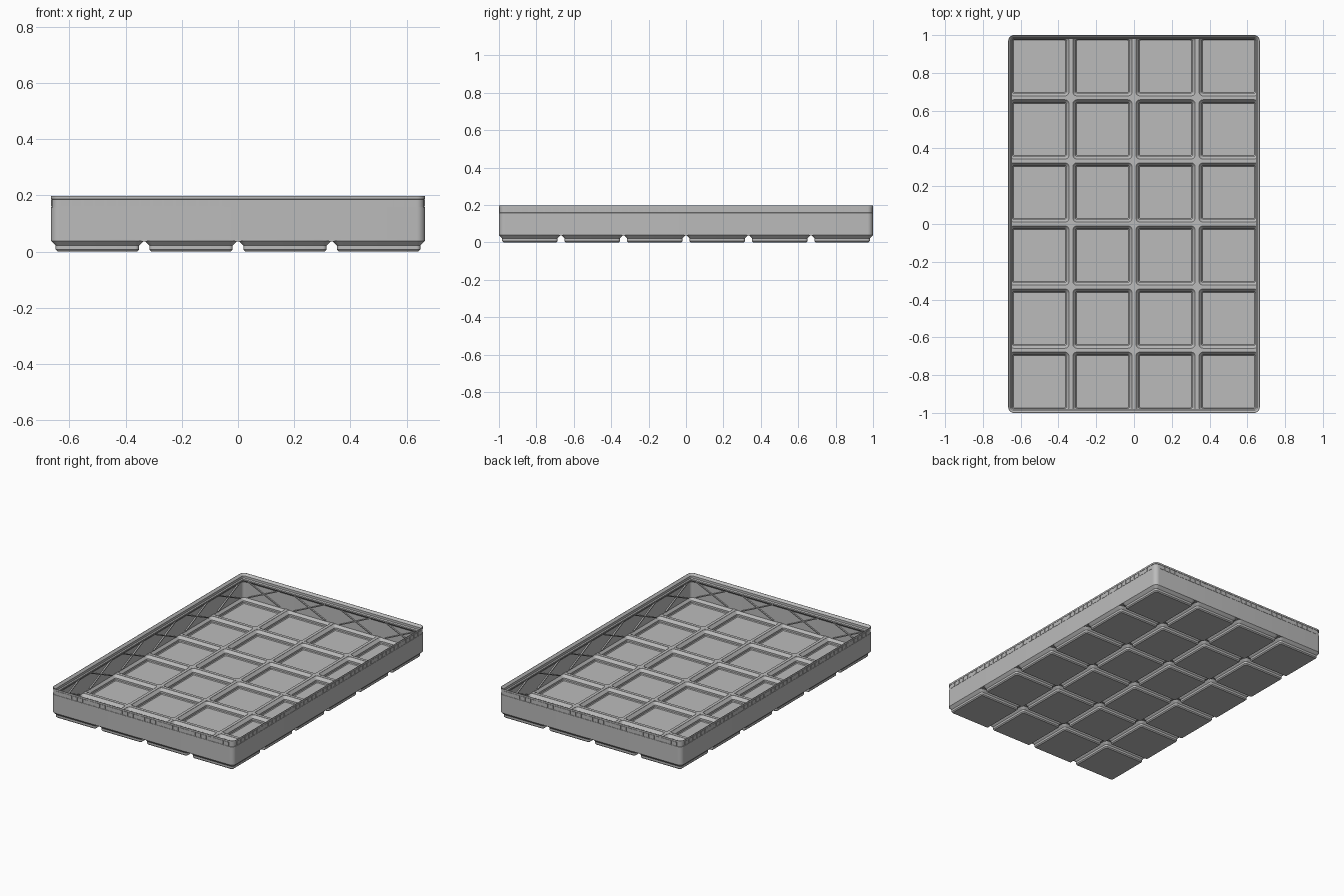
import bpy, bmesh, math
from mathutils import Matrix, Vector

if "Cube" in bpy.data.objects:
    bpy.data.objects.remove(bpy.data.objects["Cube"])

NX, NY, PITCH = 4, 6, 0.334
HX, HY, RADIUS = 0.666, 1.0, 0.03

grey = bpy.data.materials.new("plain grey")
grey.diffuse_color = (0.5, 0.5, 0.5, 1)
grey.use_nodes = True
grey.node_tree.nodes["Principled BSDF"].inputs["Base Color"].default_value = grey.diffuse_color


def rounded_loop(bm, cx, cy, hx, hy, r, z, n=5):
    """One ring of vertices around a rounded rectangle."""
    ring = []
    for q, (sx, sy) in enumerate(((1, 1), (-1, 1), (-1, -1), (1, -1))):
        for i in range(n + 1):
            a = math.pi / 2 * (q + i / n)
            ring.append(bm.verts.new((cx + sx * (hx - r) + r * math.cos(a),
                                      cy + sy * (hy - r) + r * math.sin(a), z)))
    return ring


def bridge(bm, a, b):
    n = len(a)
    for i in range(n):
        j = (i + 1) % n
        bm.faces.new((a[i], a[j], b[j], b[i]))


def box(bm, centre, size, rot=Matrix()):
    m = Matrix.Translation(centre) @ rot @ Matrix.Diagonal((*size, 1))
    bmesh.ops.create_cube(bm, size=1, matrix=m)


def finish(bm, name, smooth=False):
    bmesh.ops.recalc_face_normals(bm, faces=bm.faces)
    mesh = bpy.data.meshes.new(name)
    bm.to_mesh(mesh)
    bm.free()
    mesh.materials.append(grey)
    ob = bpy.data.objects.new(name, mesh)
    bpy.context.collection.objects.link(ob)
    if smooth:
        bpy.ops.object.select_all(action='DESELECT')
        ob.select_set(True)
        bpy.context.view_layer.objects.active = ob
        bpy.ops.object.shade_smooth_by_angle(angle=math.radians(30))
    return ob


xs = [(i - (NX - 1) / 2) * PITCH for i in range(NX)]
ys = [(i - (NY - 1) / 2) * PITCH for i in range(NY)]
grid_x = [(i - NX / 2) * PITCH for i in range(1, NX)]
grid_y = [(i - NY / 2) * PITCH for i in range(1, NY)]

# Hollow stepped feet: outside profile up, over the edge, down into the pocket
foot_profile = [(0.1416, 0.0, 0.0066), (0.148, 0.0064, 0.013), (0.148, 0.0207, 0.013),
                (0.165, 0.038, RADIUS), (0.165, 0.043, RADIUS), (0.157, 0.043, 0.022),
                (0.142, 0.025, 0.009), (0.142, 0.013, 0.009), (0.138, 0.008, 0.006)]
bm = bmesh.new()
for cx in xs:
    for cy in ys:
        rings = [rounded_loop(bm, cx, cy, h, h, r, z) for h, z, r in foot_profile]
        for a, b in zip(rings, rings[1:]):
            bridge(bm, a, b)
        bm.faces.new(rings[0])
        bm.faces.new(rings[-1])
finish(bm, "hollow_feet", True)

# Flat ridges between pockets, with a small octagonal hub at each crossing
bm = bmesh.new()
for x in grid_x:
    box(bm, (x, 0, 0.040), (0.02, 2 * HY - 0.01, 0.008))
for y in grid_y:
    box(bm, (0, y, 0.040), (2 * HX - 0.01, 0.02, 0.008))
for x in grid_x:
    for y in grid_y:
        bmesh.ops.create_cone(bm, cap_ends=True, segments=8, radius1=0.017, radius2=0.017,
                              depth=0.0082, matrix=Matrix.Translation((x, y, 0.040)))
finish(bm, "floor_ridges")

# Outer wall with recessed band and stacking lip: (inset, height) profile
wall_profile = [(0, 0.038), (0, 0.158), (0.003, 0.159), (0.003, 0.186), (0, 0.187),
                (0, 0.198), (0.002, 0.198), (0.015, 0.185), (0.015, 0.170),
                (0.0207, 0.164), (0.0207, 0.156), (0.010, 0.143), (0.010, 0.038)]
bm = bmesh.new()
rings = [rounded_loop(bm, 0, 0, HX - d, HY - d, RADIUS - d, z, 8) for d, z in wall_profile]
for a, b in zip(rings, rings[1:] + rings[:1]):
    bridge(bm, a, b)
finish(bm, "wall_and_lip", True)

# Row of small blocks filling the recessed band on all four sides
bm = bmesh.new()
for half_len, half_out, turn in ((HX, HY, 0), (HY, HX, math.pi / 2)):
    count = int((half_len - RADIUS) * 2 / 0.041)
    for side in (-1, 1):
        for i in range(count):
            p = Vector(((i - (count - 1) / 2) * 0.041, side * (half_out - 0.0025), 0.1725))
            rot = Matrix.Rotation(turn, 4, 'Z')
            box(bm, rot @ p, (0.034, 0.005, 0.026), rot)
finish(bm, "rim_blocks")

# Diagonal cross ribs on the inside of every wall panel
bm = bmesh.new()
RISE, RUN = 0.105, 0.23
for centres, half_out, turn in ((xs, HY, 0), (ys, HX, math.pi / 2)):
    rot = Matrix.Rotation(turn, 4, 'Z')
    for side in (-1, 1):
        for c in centres:
            for lean in (-1, 1):
                tilt = Matrix.Rotation(lean * math.atan2(RISE, RUN), 4, 'Y')
                p = rot @ Vector((c, side * (half_out - 0.0125), 0.100))
                box(bm, p, (math.hypot(RISE, RUN), 0.012, 0.006), rot @ tilt)
finish(bm, "cross_ribs")
